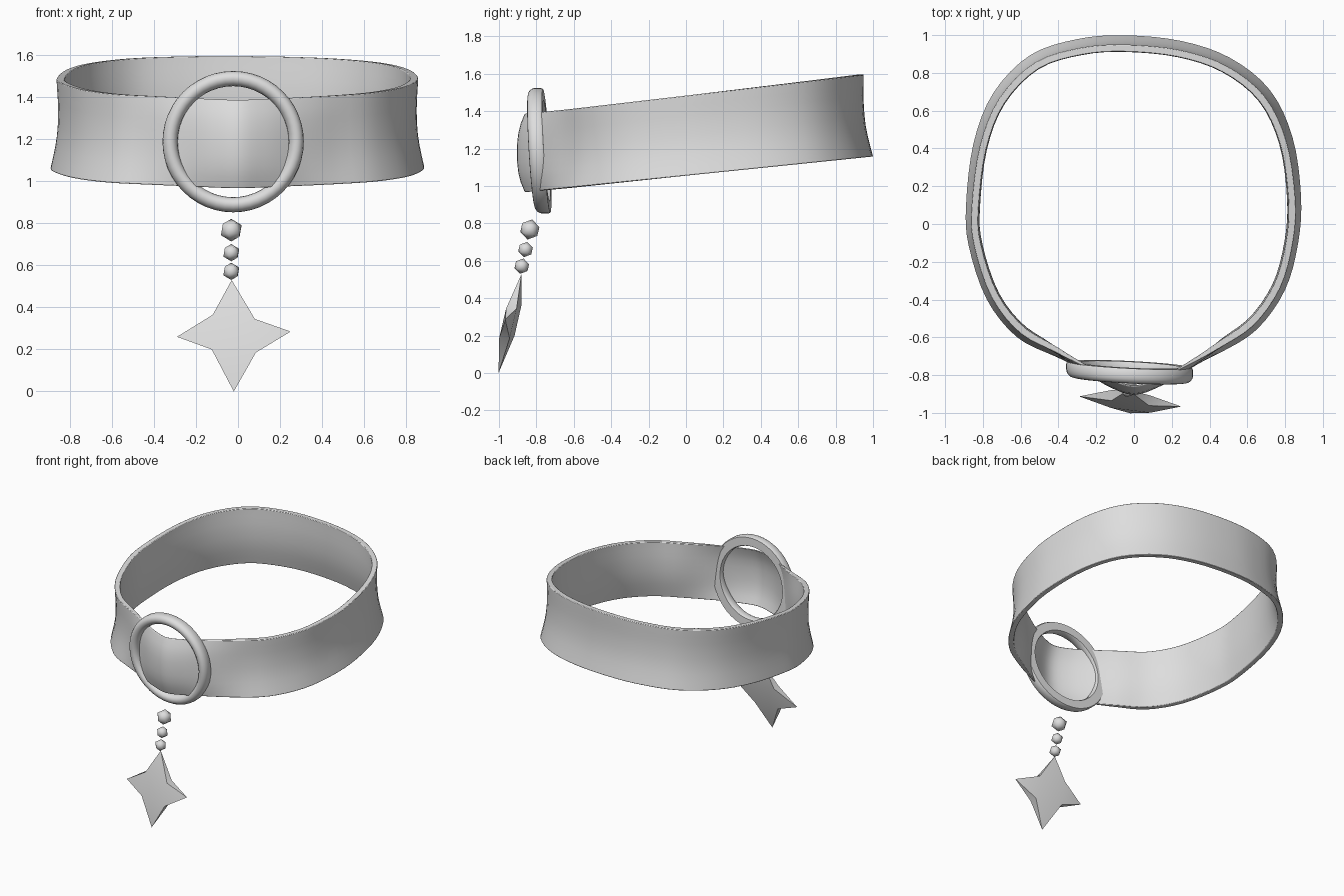
import bpy, bmesh, math
from mathutils import Vector, Matrix

old = bpy.data.objects.get("Cube")
if old:
    bpy.data.objects.remove(old, do_unlink=True)

GREY = (0.73, 0.73, 0.73, 1.0)
mat = bpy.data.materials.new("light_grey")
mat.use_nodes = True
mat.diffuse_color = GREY
mat.node_tree.nodes["Principled BSDF"].inputs["Base Color"].default_value = GREY


def make_object(name, bm, smooth_angle):
    """Turn a bmesh into a named, coloured, smooth-shaded object."""
    bmesh.ops.recalc_face_normals(bm, faces=bm.faces)
    mesh = bpy.data.meshes.new(name)
    bm.to_mesh(mesh)
    bm.free()
    mesh.materials.append(mat)
    obj = bpy.data.objects.new(name, mesh)
    bpy.context.collection.objects.link(obj)
    bpy.ops.object.select_all(action='DESELECT')
    obj.select_set(True)
    bpy.context.view_layer.objects.active = obj
    bpy.ops.object.shade_smooth_by_angle(angle=math.radians(smooth_angle))
    return obj


def closed_spline(points, steps):
    """Catmull-Rom loop through the points."""
    pts = [Vector(p) for p in points]
    n, out = len(pts), []
    for i in range(n):
        a, b, c, d = (pts[(i + k - 1) % n] for k in range(4))
        for s in range(steps):
            t = s / steps
            out.append(0.5 * (2 * b + (c - a) * t + (2 * a - 5 * b + 4 * c - d) * t * t
                              + (3 * b - a - 3 * c + d) * t ** 3))
    return out


def bridge(bm, loops):
    """Join equal closed loops with quads, last loop back to the first."""
    n = len(loops[0])
    for r, lo in enumerate(loops):
        hi = loops[(r + 1) % len(loops)]
        for i in range(n):
            j = (i + 1) % n
            bm.faces.new((lo[i], lo[j], hi[j], hi[i]))


# Collar band: rounded loop, flared at the bottom, thinner and domed in front
outline = [(0, -0.862), (0.12, -0.830), (0.25, -0.775), (0.45, -0.685), (0.65, -0.56),
           (0.80, -0.35), (0.87, -0.10), (0.885, 0.15), (0.84, 0.46), (0.72, 0.71),
           (0.51, 0.88), (0.25, 0.97), (-0.05, 1.0), (-0.30, 0.98), (-0.55, 0.895),
           (-0.745, 0.695), (-0.85, 0.43), (-0.89, 0.10), (-0.875, -0.12), (-0.78, -0.40),
           (-0.62, -0.60), (-0.42, -0.70), (-0.25, -0.770), (-0.12, -0.830)]
flare = [0, 0.012, 0.023, 0.031, 0.035, 0.036, 0.035, 0.031, 0.028]
loop = closed_spline(outline, 4)


def band_row(bm, r, inner):
    """One closed row of the band, on its outer or inner side."""
    t = r / (len(flare) - 1)
    row = []
    for p in loop:
        front = max(0, 1 - (p.x / 0.6) ** 2) ** 2 if p.y < -0.5 else 0
        bulge = -0.042 * (1 - abs(2 * t - 1) ** 2.5)
        inset = flare[r] + 0.022 * t * max(0, p.y)
        depth = (1 - front) * inset + front * bulge
        if inner:
            depth += 0.038 - 0.028 * min(1, 1.4 * front)
        q = p * (1 - depth / p.length)
        z = 1.055 + 0.102 * p.y + t * (0.428 + 0.01 * p.y)
        row.append(bm.verts.new((q.x, q.y, z)))
    return row


bm = bmesh.new()
levels = range(len(flare))
bridge(bm, [band_row(bm, r, False) for r in levels]
       + [band_row(bm, r, True) for r in reversed(levels)])
band = make_object("collar_band", bm, 40)
edge = band.modifiers.new("rounded_rim", 'BEVEL')
edge.width = 0.004
edge.segments = 2
edge.limit_method = 'ANGLE'
edge.angle_limit = math.radians(50)

# Front ring: domed front, flattened back, slightly tilted
section = [(-0.036 * math.cos(math.pi * k / 8), -0.042 * math.sin(math.pi * k / 8))
           for k in range(9)]
section += [(0.036, 0.028), (0.030, 0.039), (-0.030, 0.039), (-0.036, 0.028)]
bm = bmesh.new()
rings = []
for dr, dy in section:
    ring = []
    for k in range(48):
        a = math.tau * k / 48
        x, z = (0.300 + dr) * math.cos(a), (0.300 + dr) * math.sin(a)
        ring.append(bm.verts.new((x - 0.023, -0.784 + dy - 0.05 * x - 0.06 * z, z + 1.188)))
    rings.append(ring)
bridge(bm, rings)
make_object("front_ring", bm, 35)

# Hanging beads: low-poly balls
for name, y, z, radius in (("upper_bead", -0.835, 0.767, 0.055),
                           ("middle_bead", -0.858, 0.660, 0.042),
                           ("lower_bead", -0.878, 0.571, 0.042)):
    bm = bmesh.new()
    place = Matrix.Translation((-0.032, y, z)) @ Matrix.Rotation(math.radians(-13), 4, 'X')
    bmesh.ops.create_icosphere(bm, subdivisions=1, radius=radius, matrix=place)
    make_object(name, bm, 180)

# Star pendant: four sharp tips, thick at the inner corners
tips = [(-0.03, 0.53), (0.25, 0.285), (-0.02, 0.0), (-0.29, 0.26)]
inner = [(0.08, 0.345), (0.085, 0.185), (-0.125, 0.20), (-0.12, 0.365)]


def star_point(bm, p, offset):
    y = -0.94 - 0.11 * (p[0] + 0.02) + 0.23 * (p[1] - 0.27) + offset
    return bm.verts.new((p[0], y, p[1]))


bm = bmesh.new()
tip_verts = [star_point(bm, p, 0) for p in tips]
front_corners = [star_point(bm, p, -0.028) for p in inner]
back_corners = [star_point(bm, p, 0.028) for p in inner]
for corners in (front_corners, back_corners):
    bm.faces.new(corners)
    for k in range(4):
        bm.faces.new((corners[k - 1], tip_verts[k], corners[k]))
for k in range(4):
    for tip in (tip_verts[k], tip_verts[(k + 1) % 4]):
        bm.faces.new((front_corners[k], back_corners[k], tip))
make_object("star_pendant", bm, 45)
